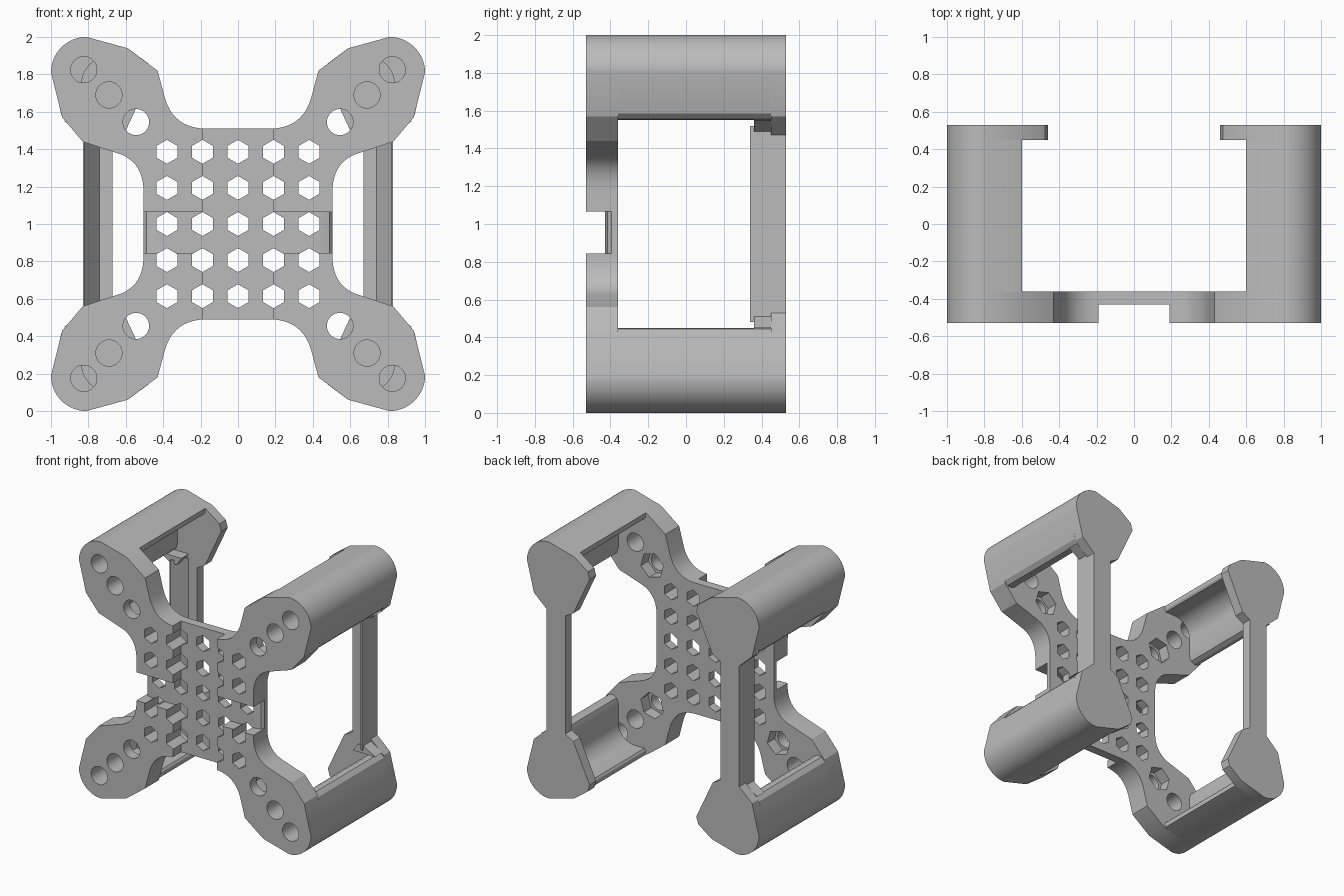
import bpy
import bmesh
from math import sin, cos, pi, radians
from mathutils import Vector

cube = bpy.data.objects.get("Cube")
if cube:
    bpy.data.objects.remove(cube, do_unlink=True)

grey = bpy.data.materials.new("matte_grey")
grey.use_nodes = True
GREY = (0.5, 0.5, 0.5, 1)
grey.diffuse_color = GREY
grey.node_tree.nodes["Principled BSDF"].inputs["Base Color"].default_value = GREY

FRONT, FLOOR, BACK_IN, BACK = -0.53, -0.36, 0.45, 0.53
MID = 1.0  # height of the centre; profiles are measured from it


def arc(cx, cz, r, a0, a1, n):
    return [(cx + r * cos(radians(a0 + (a1 - a0) * i / n)),
             cz + r * sin(radians(a0 + (a1 - a0) * i / n))) for i in range(n + 1)]


def curve(a, c, b, n=10):
    a, c, b = Vector(a), Vector(c), Vector(b)
    return [tuple(a * (1 - t) ** 2 + c * 2 * t * (1 - t) + b * t * t)
            for t in (i / n for i in range(n + 1))]


def flip(pts, sx, sz):
    out = [(x * sx, z * sz) for x, z in pts]
    return out[::-1] if sx * sz < 0 else out


def add_prism(bm, pts, lo, hi, axis="y"):
    # Extrude a flat profile along y (profile in x, z) or z (profile in x, y)
    if axis == "y":
        verts = [bm.verts.new((x, lo, z + MID)) for x, z in pts]
        step = Vector((0, hi - lo, 0))
    else:
        verts = [bm.verts.new((x, y, lo)) for x, y in pts]
        step = Vector((0, 0, hi - lo))
    face = bm.faces.new(verts)
    new = bmesh.ops.extrude_face_region(bm, geom=[face])["geom"]
    bmesh.ops.translate(bm, vec=step, verts=[g for g in new if isinstance(g, bmesh.types.BMVert)])


def build(name, prisms, smooth=True):
    bm = bmesh.new()
    for p in prisms:
        add_prism(bm, *p)
    bmesh.ops.recalc_face_normals(bm, faces=bm.faces)
    mesh = bpy.data.meshes.new(name)
    bm.to_mesh(mesh)
    bm.free()
    mesh.materials.append(grey)
    obj = bpy.data.objects.new(name, mesh)
    bpy.context.collection.objects.link(obj)
    if smooth:
        shade(obj)
    return obj


def activate(obj):
    bpy.ops.object.select_all(action="DESELECT")
    obj.select_set(True)
    bpy.context.view_layer.objects.active = obj


def shade(obj):
    activate(obj)
    bpy.ops.object.shade_smooth_by_angle(angle=radians(25))


def cut(obj, prisms):
    cutter = build("cutter", prisms, smooth=False)
    cutter.hide_render = True
    mod = obj.modifiers.new("cut", "BOOLEAN")
    mod.operation, mod.solver, mod.object = "DIFFERENCE", "EXACT", cutter
    activate(obj)
    bpy.ops.object.modifier_apply(modifier=mod.name)
    bpy.data.objects.remove(cutter, do_unlink=True)


def disc(x, z, r, n, start=90):
    return arc(x, z, r, start, start + 360 - 360 / n, n - 1)


def box(x0, x1, a0, a1):
    return [(x0, a0), (x1, a0), (x1, a1), (x0, a1)]


CORNERS = [(1, 1), (1, -1), (-1, -1), (-1, 1)]
tip = arc(0.81, 0.81, 0.19, 90, 0, 16)

# Front plate: one quarter outline, mirrored into a cross with four lobes
quarter = (curve((0.17, 0.51), (0.34, 0.51), (0.39, 0.67)) + [(0.43, 0.82), (0.59, 0.94)]
           + tip + [(0.94, 0.57), (0.83, 0.44)]
           + curve((0.62, 0.37), (0.505, 0.32), (0.505, 0.17)))
outline = []
for sx, sz in CORNERS:
    outline += flip(quarter, sx, sz)
plate = build("front_plate", [(outline, FRONT, FLOOR)], smooth=False)

# Crossing channels in the front face; the sideways one drops off at its ends
cut(plate, [(box(-0.19, 0.19, FRONT - 0.1, -0.43), 0.3, 1.7, "z")])
channel = [(-0.6, -0.7), (0.6, -0.7), (0.6, -0.38), (0.505, -0.395), (0.49, -0.415),
           (0.44, -0.43), (-0.44, -0.43), (-0.49, -0.415), (-0.505, -0.395), (-0.6, -0.38)]
cut(plate, [(channel, 0.845, 1.065, "z")])

# Hexagon grid and the round holes along each lobe
through = [(disc(0.19 * i, 0.193 * j, 0.064, 6), -0.8, 0)
           for i in range(-2, 3) for j in range(-2, 3)]
spots = [(sx * d, sz * d) for sx, sz in CORNERS for d in (0.545, 0.69, 0.825)]
through += [(disc(x, z, 0.07, 32), -0.8, 0) for x, z in spots]
cut(plate, through)

# Hexagon nut pockets behind the round holes
cut(plate, [(disc(x, z, 0.1, 6, 45 if x * z > 0 else 135), -0.45, 0) for x, z in spots])
shade(plate)

# Corner shells: curved walls running back from each lobe
shell = ([(0.6, 0.942)] + tip + [(0.955, 0.63), (0.945, 0.585), (0.915, 0.555), (0.88, 0.55),
                                 (0.85, 0.565), (0.835, 0.61)]
         + arc(0.69, 0.75, 0.145, 0, 90, 10) + [(0.61, 0.895), (0.6, 0.91)])
names = ("upper_left", "lower_left", "lower_right", "upper_right")
for name, (sx, sz) in zip(names, CORNERS):
    build(name + "_shell", [(flip(shell, sx, sz), FLOOR, BACK_IN)])
    # Thick foot where the shell meets the rear bar
    foot = [(0.74, 0.55), (0.93, 0.551), (0.83, 0.49), (0.78, 0.49)]
    build(name + "_foot", [(flip(foot, sx, sz), 0.36, BACK_IN)])

# Rear frames: two lobes joined by an upright bar with a raised outer ridge
half = ([(0.67, 0.46), (0.6, 0.5), (0.46, 0.8), (0.475, 0.855), (0.59, 0.94)]
        + tip + [(0.94, 0.57), (0.83, 0.47)])
ridge = [(0.74, BACK_IN), (0.82, 0.34), (0.83, 0.34), (0.83, BACK_IN)]
for name, s in (("left", 1), ("right", -1)):
    frame = flip(half, s, 1) + flip(half, s, -1)
    if s < 0:
        frame = flip(half, -1, -1) + flip(half, -1, 1)
    build(name + "_rear_frame", [(frame, BACK_IN, BACK)])
    build(name + "_bar_ridge", [([(x * s, y) for x, y in ridge], 0.48, 1.52, "z")])
